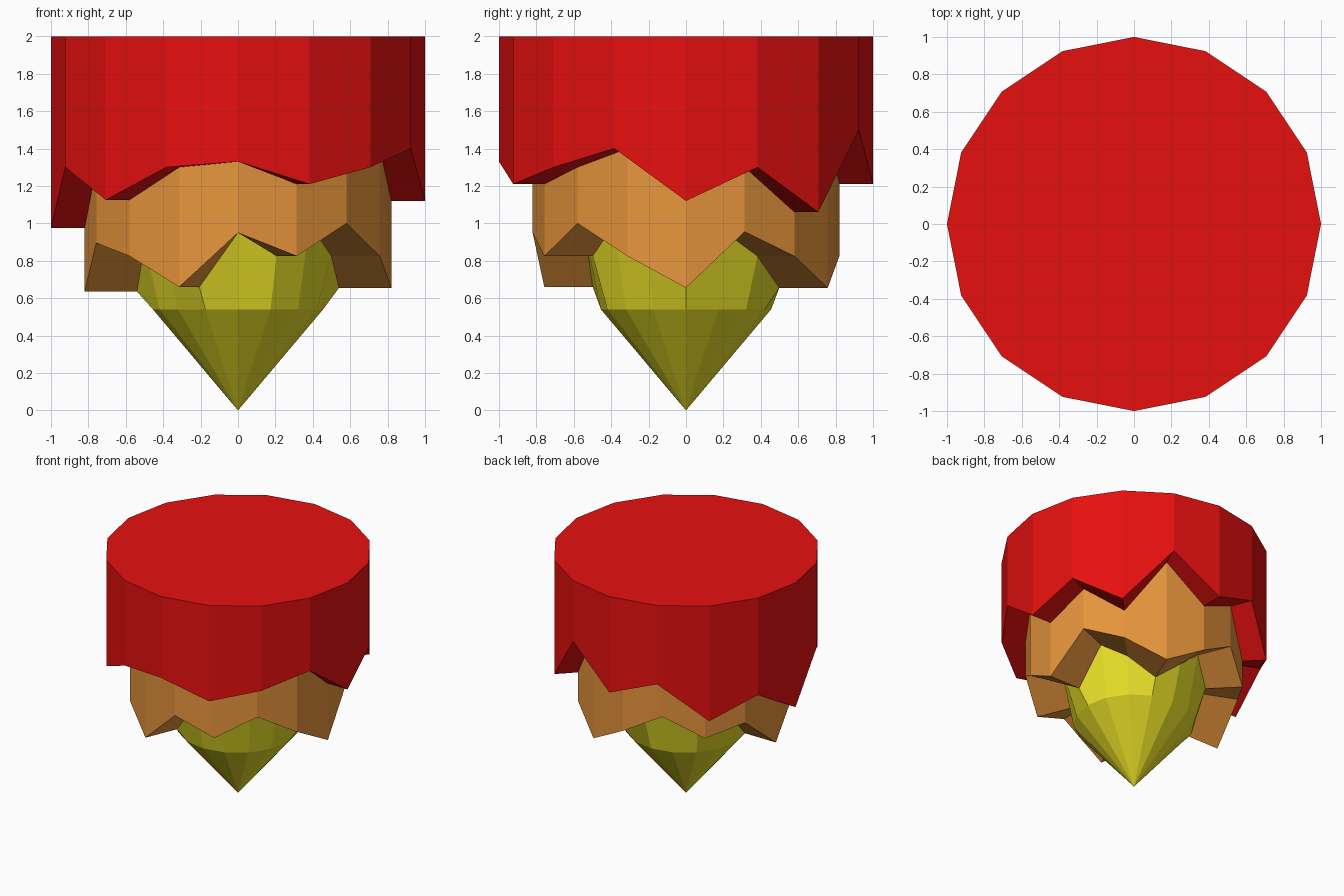
import bpy, bmesh
from math import cos, sin, tau

SIDES = 16
# Ragged lower edge heights, counter-clockwise from +x
RED_EDGE = [1.12, 1.30, 1.06, 1.50, 1.21, 1.35, 1.05, 1.20,
            0.975, 1.30, 1.125, 1.30, 1.33, 1.21, 1.30, 1.40]
ORANGE_EDGE = [0.655, 0.955, 0.825, 0.655, 0.825, 1.0, 0.825, 0.90,
               0.635, 0.895, 0.825, 0.66, 0.95, 0.825, 1.0, 0.825]
OUTER, MIDDLE, INNER, SHOULDER = 1.0, 0.82, 0.54, 0.455

cube = bpy.data.objects.get("Cube")
if cube:
    bpy.data.objects.remove(cube, do_unlink=True)


def make_material(name, color):
    mat = bpy.data.materials.new(name)
    mat.use_nodes = True
    mat.diffuse_color = (*color, 1)
    bsdf = next(n for n in mat.node_tree.nodes if n.type == 'BSDF_PRINCIPLED')
    bsdf.inputs["Base Color"].default_value = (*color, 1)
    return mat


def make_layer(name, mat, rings, cap=False, tip=False):
    """Join rings (radius, heights) from top to bottom with flat quads."""
    bm = bmesh.new()
    loops = []
    for radius, heights in rings:
        loops.append([bm.verts.new((radius * cos(tau * k / SIDES),
                                    radius * sin(tau * k / SIDES), z))
                      for k, z in enumerate(heights)])
    for upper, lower in zip(loops, loops[1:]):
        for k in range(SIDES):
            n = (k + 1) % SIDES
            bm.faces.new((upper[k], lower[k], lower[n], upper[n]))
    if cap:
        bm.faces.new(loops[0])
    if tip:
        point = bm.verts.new((0, 0, 0))
        for k in range(SIDES):
            bm.faces.new((loops[-1][k], point, loops[-1][(k + 1) % SIDES]))
    mesh = bpy.data.meshes.new(name)
    bm.to_mesh(mesh)
    bm.free()
    mesh.materials.append(mat)
    obj = bpy.data.objects.new(name, mesh)
    bpy.context.collection.objects.link(obj)
    return obj


red = make_material("red", (0.8, 0.005, 0.005))
orange = make_material("orange", (0.8, 0.30, 0.045))
yellow = make_material("yellow", (0.8, 0.73, 0.02))

# Wide drum with a flat top and a ledge stepping inward
make_layer("outer_flame", red,
           [(OUTER, [2] * SIDES), (OUTER, RED_EDGE), (MIDDLE, RED_EDGE)], cap=True)
# Middle sleeve hanging from the first ledge
make_layer("middle_flame", orange,
           [(MIDDLE, RED_EDGE), (MIDDLE, ORANGE_EDGE), (INNER, ORANGE_EDGE)])
# Core tapering to a point
make_layer("flame_core", yellow,
           [(INNER, ORANGE_EDGE), (SHOULDER, [0.54] * SIDES)], tip=True)
